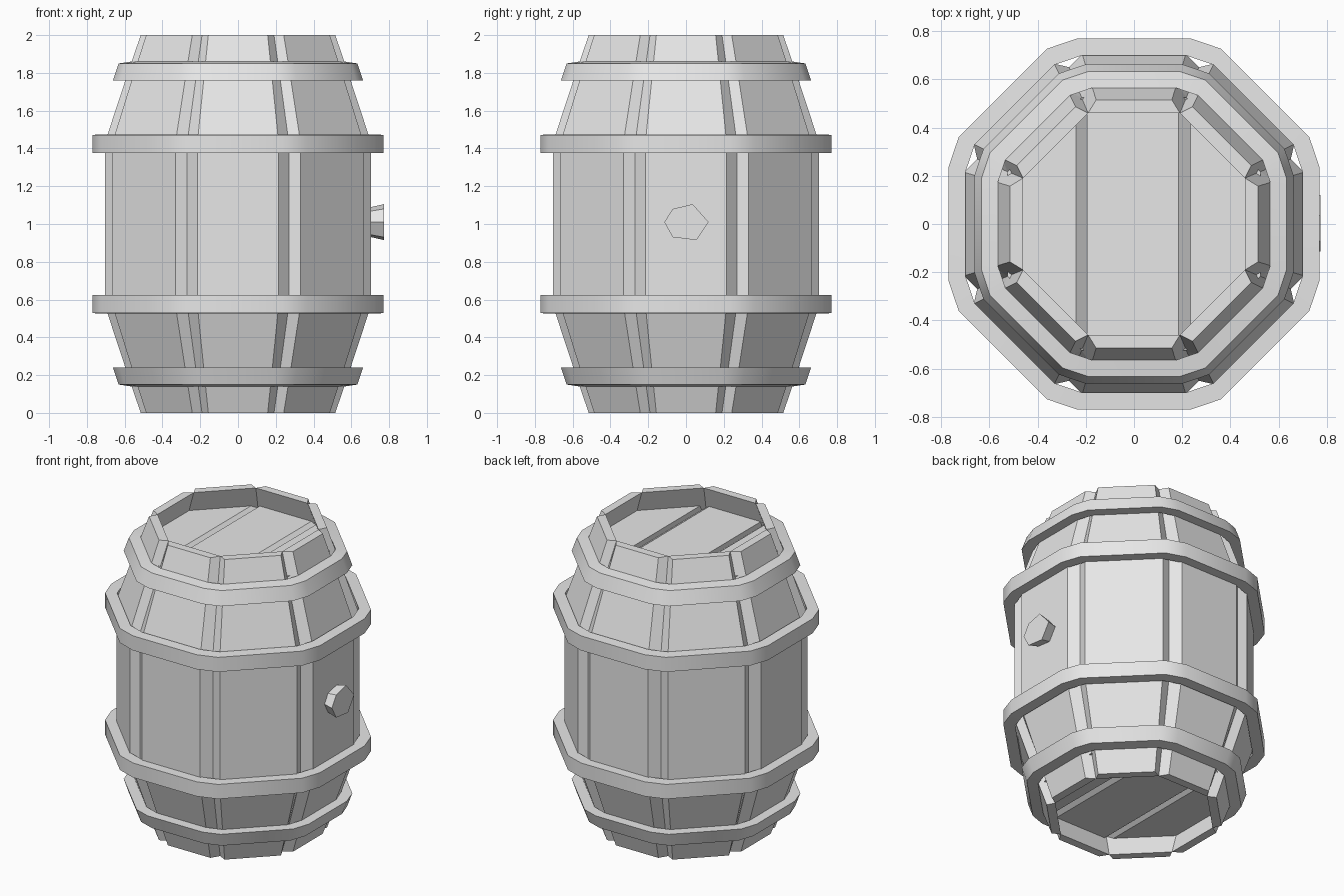
import bpy, bmesh, math
from mathutils import Matrix, Vector

if "Cube" in bpy.data.objects:
    bpy.data.objects.remove(bpy.data.objects["Cube"])

T = math.tan(math.pi / 8)
THICK = 0.055

grey = bpy.data.materials.new("plain grey")
grey.diffuse_color = (0.8, 0.8, 0.8, 1)
grey.use_nodes = True
grey.node_tree.nodes["Principled BSDF"].inputs["Base Color"].default_value = grey.diffuse_color


def finish(bm, name):
    bmesh.ops.recalc_face_normals(bm, faces=bm.faces)
    me = bpy.data.meshes.new(name)
    bm.to_mesh(me)
    bm.free()
    me.materials.append(grey)
    ob = bpy.data.objects.new(name, me)
    bpy.context.collection.objects.link(ob)
    return ob


def loft(bm, rings, closed=False):
    """Bridge rings of points; cap the ends, or join last ring to first."""
    vs = [[bm.verts.new(p) for p in r] for r in rings]
    n = len(vs[0])
    pairs = list(zip(vs, vs[1:])) + ([(vs[-1], vs[0])] if closed else [])
    for a, b in pairs:
        for i in range(n):
            j = (i + 1) % n
            bm.faces.new((a[i], a[j], b[j], b[i]))
    if not closed:
        bm.faces.new(vs[0])
        bm.faces.new(vs[-1])


# Staves: bulging planks whose narrower outer faces leave V grooves
PROFILE = [(0, 0.515), (0.19, 0.58), (0.57, 0.705),
           (1.43, 0.705), (1.81, 0.58), (2.0, 0.515)]


def half_ratio(k):
    return 0.305 if k % 2 == 0 else 0.335


for k in range(8):
    bm = bmesh.new()
    rings = []
    for z, r in PROFILE:
        h, ri = r * half_ratio(k), r - THICK
        rings.append([(-h, -r, z), (h, -r, z), (ri * T, -ri, z), (-ri * T, -ri, z)])
    loft(bm, rings)
    bmesh.ops.transform(bm, matrix=Matrix.Rotation(k * math.pi / 4, 4, 'Z'), verts=bm.verts)
    finish(bm, f"stave_{k + 1}")


# Hoops: sixteen-sided bands with a four-point section (radius, z)
def hoop(name, section):
    bm = bmesh.new()
    rings = []
    for r, z in section:
        ring = []
        for k in range(8):
            rot = Matrix.Rotation(k * math.pi / 4, 3, 'Z')
            for s in (-1, 1):
                ring.append(rot @ Vector((s * r * half_ratio(k), -r, z)))
        rings.append(ring)
    loft(bm, rings, closed=True)
    ob = finish(bm, name)
    bpy.context.view_layer.objects.active = ob
    ob.select_set(True)
    bpy.ops.object.shade_smooth_by_angle(angle=math.radians(30))
    ob.select_set(False)


end_hoop = [(0.565, 1.86), (0.632, 1.85), (0.662, 1.76), (0.595, 1.76)]
belly_hoop = [(0.7, 1.475), (0.77, 1.472), (0.77, 1.375), (0.7, 1.375)]
for label, section in (("end_hoop", end_hoop), ("belly_hoop", belly_hoop)):
    hoop("upper_" + label, section)
    hoop("lower_" + label, [(r, 2 - z) for r, z in section])


# Lids: three planks with slanted grooves, trimmed to an octagon
def lid(name, z, out):
    line = [(-0.6, 0), (-0.24, 0), (-0.195, -0.035), (-0.195, 0),
            (0.185, 0), (0.235, -0.035), (0.235, 0), (0.6, 0),
            (0.6, -0.07), (-0.6, -0.07)]
    bm = bmesh.new()
    loft(bm, [[(x, y, z + out * d) for x, d in line] for y in (-0.6, 0.6)])
    for k in range(8):
        a = k * math.pi / 4
        n = Vector((math.cos(a), math.sin(a), 0))
        bmesh.ops.bisect_plane(bm, geom=bm.verts[:] + bm.edges[:] + bm.faces[:],
                               plane_co=n * 0.525, plane_no=n, clear_outer=True)
    finish(bm, name)


lid("top_lid", 1.86, 1)
lid("bottom_lid", 0.14, -1)

# Bung: tapered six-sided plug on the right side
plug = [(0.12, 0.0), (0.035, 0.095), (-0.07, 0.07),
        (-0.115, 0.0), (-0.07, -0.08), (0.055, -0.095)]
bm = bmesh.new()
loft(bm, [[(x, s * y, 1.01 + s * z) for y, z in plug]
          for x, s in ((0.68, 0.78), (0.773, 1.0))])
finish(bm, "bung")
